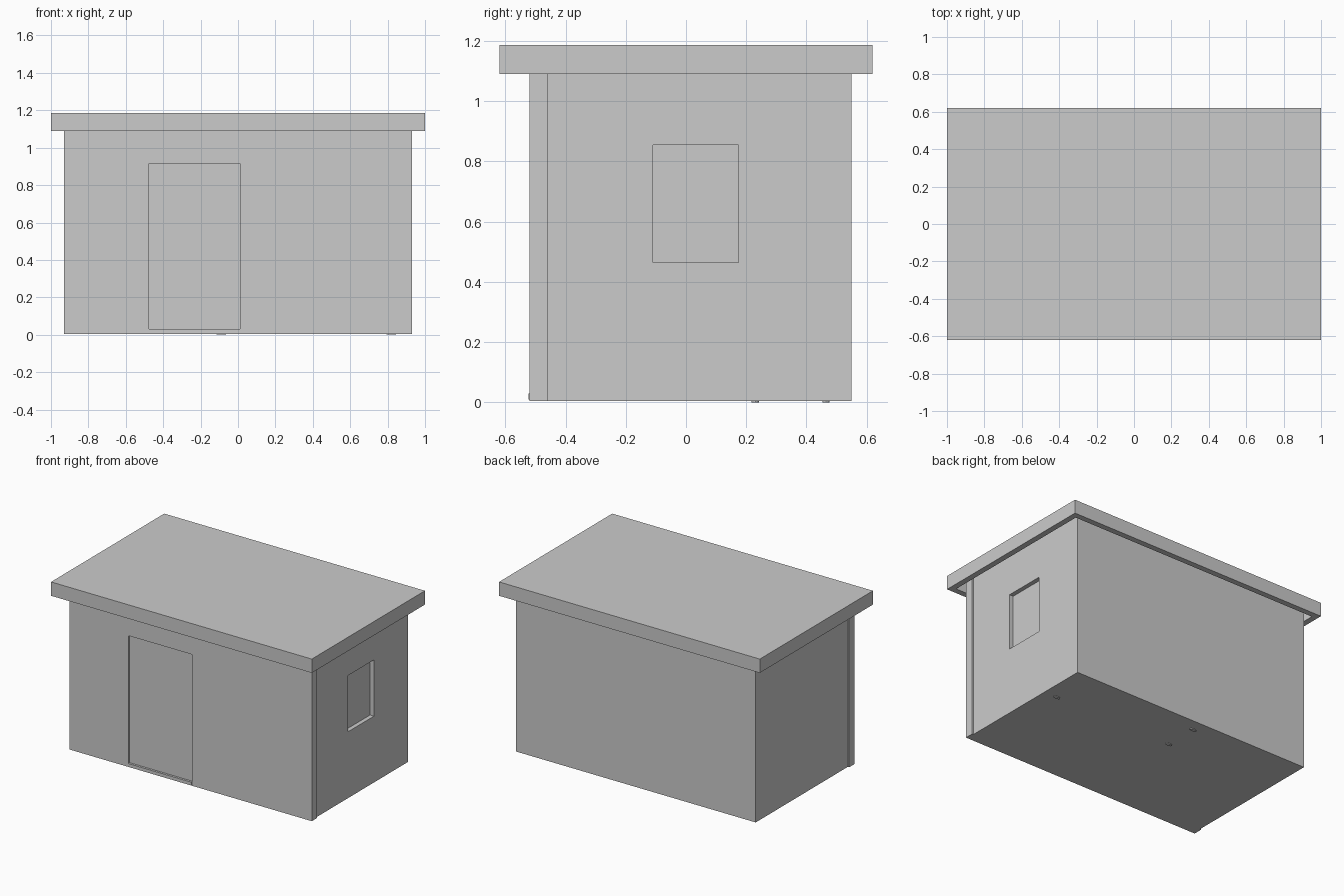
import bpy

if "Cube" in bpy.data.objects:
    bpy.data.objects.remove(bpy.data.objects["Cube"])


def box(name, x, y, z):
    """Box from (min, max) pairs on each axis."""
    bpy.ops.mesh.primitive_cube_add(
        size=1, location=[(a + b) / 2 for a, b in (x, y, z)])
    ob = bpy.context.object
    ob.name = name
    ob.scale = [b - a for a, b in (x, y, z)]
    bpy.ops.object.transform_apply(location=True, rotation=False, scale=True)
    return ob


def cut(target, x, y, z):
    """Subtract a box from the target."""
    cutter = box("cutter", x, y, z)
    cutter.hide_render = True
    mod = target.modifiers.new("opening", 'BOOLEAN')
    mod.operation = 'DIFFERENCE'
    mod.solver = 'EXACT'
    mod.object = cutter
    bpy.context.view_layer.objects.active = target
    bpy.ops.object.modifier_apply(modifier=mod.name)
    bpy.data.objects.remove(cutter, do_unlink=True)


BASE, EAVE, TOP = 0.005, 1.09, 1.186

# Main body with recessed window on the right side
body = box("hut_body", (-0.92, 0.92), (-0.46, 0.55), (BASE, 1.165))
cut(body, (0.89, 1.0), (-0.11, 0.175), (0.465, 0.855))

# Front wall, slightly wider than the body, with recessed door
front = box("front_wall", (-0.93, 0.93), (-0.52, -0.46), (BASE, 1.165))
cut(front, (-0.475, 0.01), (-0.6, -0.508), (0.03, 0.915))

# Door threshold
box("door_threshold", (-0.475, 0.01), (-0.523, -0.5), (0.01, 0.03))

# Flat roof with a hollow underside behind the fascia
roof = box("roof", (-1, 1), (-0.62, 0.62), (EAVE, TOP))
cut(roof, (-0.96, 0.96), (-0.58, 0.58), (1.0, 1.16))

# Small oval service outlets under the floor
for i, (x, y) in enumerate([(0.82, 0.23), (-0.09, 0.23), (-0.09, 0.465)]):
    bpy.ops.mesh.primitive_cylinder_add(
        vertices=16, radius=0.5, depth=1, location=(x, y, 0.005))
    outlet = bpy.context.object
    outlet.name = f"floor_outlet_{i + 1}"
    outlet.scale = (0.05, 0.024, 0.01)
    bpy.ops.object.transform_apply(location=False, rotation=False, scale=True)
